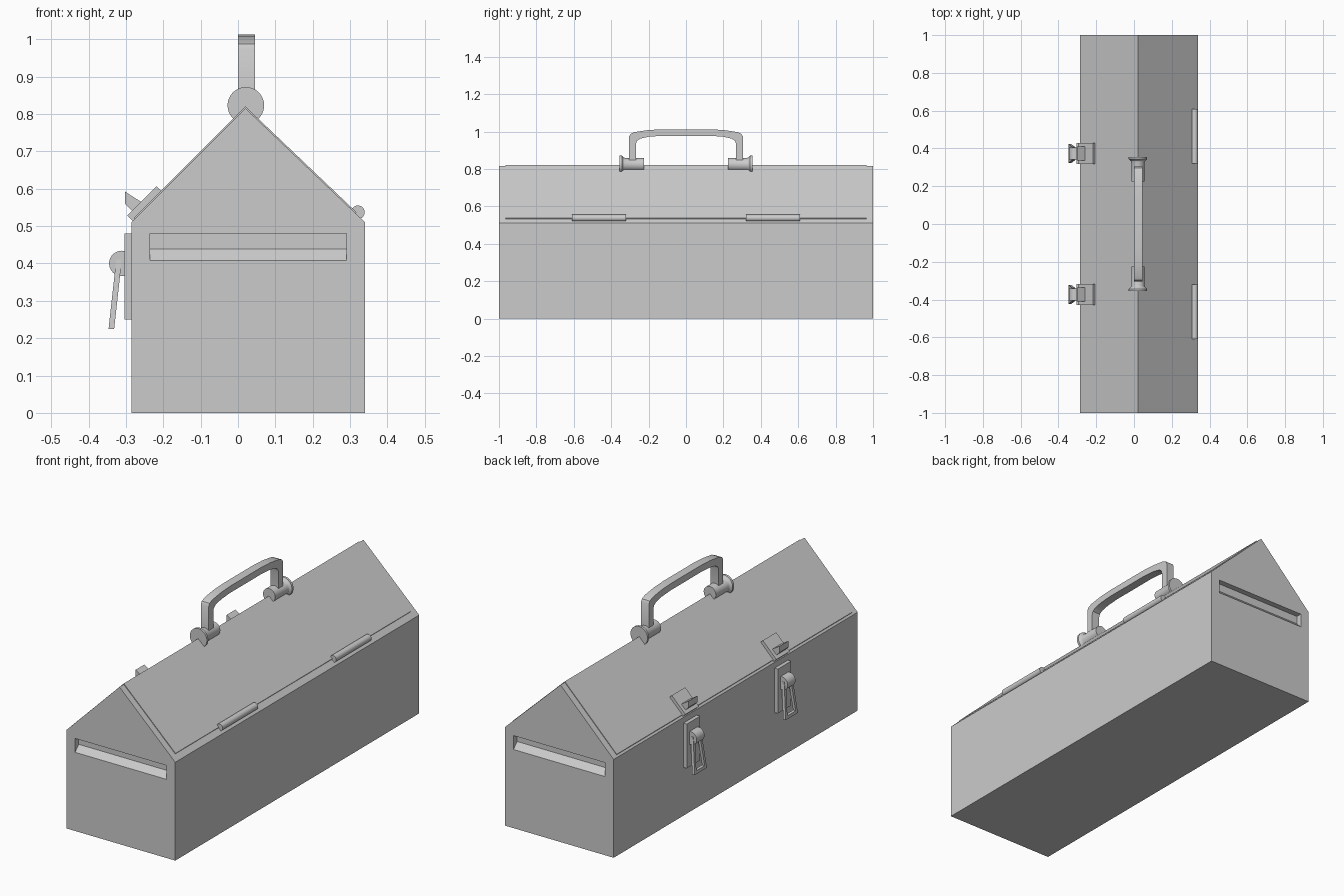
import bpy, bmesh, math
from mathutils import Matrix

if "Cube" in bpy.data.objects:
    bpy.data.objects.remove(bpy.data.objects["Cube"])


def finish(name, bm, smooth=False):
    bmesh.ops.recalc_face_normals(bm, faces=bm.faces)
    me = bpy.data.meshes.new(name)
    bm.to_mesh(me)
    bm.free()
    ob = bpy.data.objects.new(name, me)
    bpy.context.collection.objects.link(ob)
    if smooth:
        bpy.ops.object.select_all(action='DESELECT')
        ob.select_set(True)
        bpy.context.view_layer.objects.active = ob
        bpy.ops.object.shade_smooth_by_angle(angle=math.radians(30))
    return ob


def prism(name, pts, a, b, axis='Y', smooth=False):
    """Extrude a profile: (x, z) points along Y, or (y, z) points along X."""
    bm = bmesh.new()
    put = (lambda u, v: (u, a, v)) if axis == 'Y' else (lambda u, v: (a, u, v))
    face = bm.faces.new([bm.verts.new(put(u, v)) for u, v in pts])
    ext = bmesh.ops.extrude_face_region(bm, geom=[face])['geom']
    move = (0, b - a, 0) if axis == 'Y' else (b - a, 0, 0)
    bmesh.ops.translate(bm, vec=move, verts=[g for g in ext if isinstance(g, bmesh.types.BMVert)])
    return finish(name, bm, smooth)


def turned(name, profile, x, z, sign=1, steps=32):
    """Spin (radius, y) points around a Y axis through x, z."""
    bm = bmesh.new()
    vs = [bm.verts.new((r, y * sign, 0)) for r, y in profile]
    es = [bm.edges.new(p) for p in zip(vs, vs[1:])]
    bmesh.ops.spin(bm, geom=vs + es, cent=(0, 0, 0), axis=(0, 1, 0), angle=math.tau, steps=steps)
    bmesh.ops.remove_doubles(bm, verts=bm.verts, dist=1e-5)
    bmesh.ops.translate(bm, vec=(x, 0, z), verts=bm.verts)
    return finish(name, bm, True)


def rod(name, x, z, r, y0, y1):
    return turned(name, [(0, y0), (r, y0), (r, y1), (0, y1)], x, z)


# gabled box
body = prism("box_body", [(-.285, 0), (.34, 0), (.34, .51), (.02, .815), (-.285, .51)], -1, 1)

# recessed grips in both ends, with a sloping lower face
for s in (-1, 1):
    cutter = prism("grip_cutter", [(s * 1.03, .48), (s * .97, .48), (s * .97, .438),
                                   (s * 1, .408), (s * 1.03, .408)], -.235, .29, 'X')
    cutter.hide_render = True
    cutter.hide_viewport = False
    cutter.display_type = 'WIRE'
    mod = body.modifiers.new("grip", 'BOOLEAN')
    mod.operation, mod.solver, mod.object = 'DIFFERENCE', 'EXACT', cutter
    bpy.context.view_layer.objects.active = body
    bpy.ops.object.modifier_apply(modifier=mod.name)
    bpy.data.objects.remove(cutter)

# thin folded lid panel on the roof
prism("lid", [(-.276, .515), (-.278, .522), (.02, .820), (.317, .537), (.314, .53), (.02, .81)],
      -.965, .965)

# carrying handle
half = [(.305, .83), (.305, .972), (.297, .987), (.275, .997), (.2, 1.008), (.12, 1.012)]
inner = [(.13, .977), (.2, .972), (.245, .962), (.262, .95), (.267, .935), (.267, .83)]
left = [(-y, z) for y, z in half]
prism("handle", half + left[::-1] + [(-y, z) for y, z in inner[::-1]] + inner,
      0, .045, 'X', True)

for s in (-1, 1):
    # handle mounts with flared outer flange
    turned("handle_mount", [(0, .225), (.035, .225), (.035, .325), (.038, .334), (.049, .343),
                            (.049, .355), (0, .355)], .021, .823, s)

    # hinge barrel
    c = .465 * s
    rod("hinge", .321, .537, .018, c - .145, c + .145)

    # latch: base plate, pivot barrel, catch plate and hook
    c = .373 * s
    prism("latch_plate", [(-.28, .25), (-.28, .48), (-.304, .48), (-.304, .25)], c - .055, c + .055)
    rod("latch_pivot", -.311, .40, .034, c - .032, c + .032)
    prism("catch_plate", [(-.278, .51), (-.296, .528), (-.218, .606), (-.2, .588)],
          c - .055, c + .055)
    prism("catch_hook", [(-.302, .592), (-.255, .562), (-.28, .537), (-.302, .559)],
          c - .036, c + .036)

    # latch lever: open tapered frame, tilted outward
    bm = bmesh.new()
    loops = [[(-.034, .41), (.034, .41), (.05, .225), (-.05, .225)],
             [(-.020, .395), (.020, .395), (.034, .241), (-.034, .241)]]
    rings = []
    for off in (0, -.015):
        for loop in loops:
            rings.append([bm.verts.new((-.311 + off - (.41 - z) * .11, c + y, z)) for y, z in loop])
    for p, q in ((0, 1), (1, 3), (3, 2), (2, 0)):
        for i in range(4):
            j = (i + 1) % 4
            bm.faces.new((rings[p][i], rings[p][j], rings[q][j], rings[q][i]))
    finish("latch_lever", bm)
